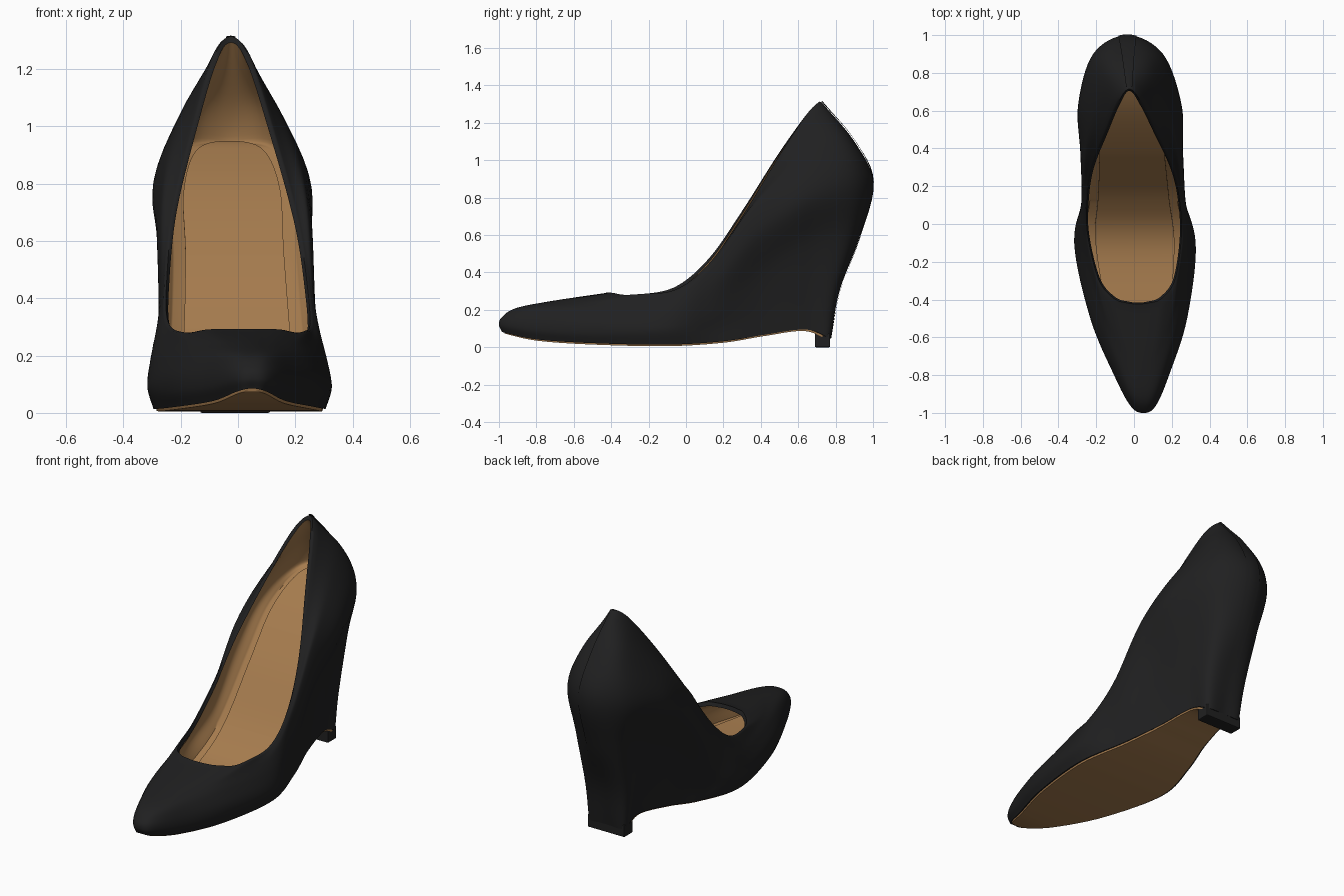
import bpy, bmesh, math
from mathutils import Vector

if "Cube" in bpy.data.objects:
    bpy.data.objects.remove(bpy.data.objects["Cube"])

N = 8   # subdivisions between control points along the shoe
M = 6   # subdivisions between loops up the wall


def material(name, rgb):
    m = bpy.data.materials.new(name)
    m.diffuse_color = (*rgb, 1)
    m.use_nodes = True
    m.node_tree.nodes["Principled BSDF"].inputs["Base Color"].default_value = m.diffuse_color
    return m


black = material("black leather", (0.0145, 0.0145, 0.015))
tan = material("tan leather", (0.38, 0.20, 0.076))

# Half outlines from toe centre to heel centre: (y, half width, z)
sole_edge = [(-.985, 0, .085), (-.96, .05, .075), (-.8, .125, .042), (-.5, .235, .022), (-.1, .30, .014),
             (.2, .235, .032), (.42, .17, .067), (.64, .13, .095), (.765, .115, .05), (.77, 0, .05)]
wedge_low = [(-1, 0, .12), (-.965, .065, .115), (-.8, .145, .09), (-.5, .255, .075), (-.1, .32, .08),
             (.17, .245, .10), (.42, .18, .22), (.63, .155, .28), (.79, .13, .28), (.82, 0, .30)]
wedge_top = [(-.985, 0, .16), (-.945, .067, .16), (-.79, .142, .15), (-.5, .25, .135), (-.1, .318, .13),
             (.14, .265, .19), (.4, .21, .40), (.64, .2, .55), (.87, .145, .60), (.925, 0, .58)]
foot_bulge = [(-.91, 0, .209), (-.88, .06, .209), (-.75, .125, .208), (-.5, .215, .2), (-.1, .30, .20),
              (.13, .275, .32), (.38, .27, .60), (.63, .274, .78), (.9, .185, .88), (1, 0, .88)]
upper_mid = [(-.72, 0, .247), (-.7, .05, .247), (-.64, .105, .246), (-.46, .19, .243), (-.1, .275, .26),
             (.13, .267, .42), (.36, .253, .75), (.6, .208, .97), (.83, .13, 1.10), (.9, 0, 1.10)]
collar = [(-.43, 0, .29), (-.425, .065, .29), (-.4, .135, .288), (-.3, .21, .278), (-.07, .255, .315),
          (.12, .253, .468), (.3, .22, .72), (.5, .137, 1.03), (.66, .064, 1.25), (.725, 0, 1.31)]
floor = [(-.88, 0, .10), (-.86, .05, .10), (-.72, .11, .09), (-.48, .2, .08), (-.1, .255, .08),
         (.14, .23, .23), (.4, .21, .54), (.63, .205, .77), (.83, .14, .91), (.9, 0, .94)]


def spline(a, b, c, d, t):
    return .5 * (2 * b + (c - a) * t + (2 * a - 5 * b + 4 * c - d) * t * t + (3 * b - a - 3 * c + d) * t ** 3)


def outline(ctrl, drop=0):
    """Closed smooth loop: right side toe to heel, then left side back."""
    p = [Vector((x, y, z)) for y, x, z in ctrl]
    flip = lambda v: Vector((-v.x, v.y, v.z))
    p = [flip(p[1])] + p + [flip(p[-2])]
    half = [spline(*p[i:i + 4], k / N) for i in range(len(p) - 3) for k in range(N)] + [p[-2]]
    left = [flip(v) for v in half[-2:0:-1]]
    if drop:   # outer side of the collar sits a little lower
        for v in half:
            if -.2 < v.y < .65:
                v.z -= drop * math.sin((v.y + .2) / .85 * math.pi)
    return half + left


def loft(loops):
    """Smooth rows of points through the given loops."""
    n = len(loops)
    rows = []
    for i in range(n - 1):
        for k in range(M):
            row = []
            for j in range(len(loops[0])):
                b, c = loops[i][j], loops[i + 1][j]
                a = loops[i - 1][j] if i else 2 * b - c
                d = loops[i + 2][j] if i + 2 < n else 2 * c - b
                row.append(spline(a, b, c, d, k / M))
            rows.append(row)
    return rows + [loops[-1]]


def inward(loop):
    return [Vector((v.x - math.copysign(min(.016, abs(v.x) * .25), v.x),
                    .05 + (v.y - .05) * .97, v.z - .018)) for v in loop]


def bend(v):
    """Slight sideways curve of the whole shoe."""
    s = -.05 * v.y if v.y < 0 else -.035 * v.y * min(1, .3 + v.z)
    return Vector((v.x + s, v.y, v.z))


def build(name, rows, mat, closed=True, cap=None, angle=40):
    bm = bmesh.new()
    g = [[bm.verts.new(bend(v)) for v in r] for r in rows]
    n = len(rows[0])
    for a, b in zip(g, g[1:]):
        for i in range(n if closed else n - 1):
            j = (i + 1) % n
            bm.faces.new((a[i], a[j], b[j], b[i]))
    if cap:   # close the last (top) or first (bottom) loop with cross strips
        r = g[-1] if cap == "top" else g[0]
        for i in range(n // 2):
            q = [r[i], r[i + 1], r[n - i - 1], r[(n - i) % n]]
            q = list(dict.fromkeys(q))
            bm.faces.new(q if cap == "top" else q[::-1])
    me = bpy.data.meshes.new(name)
    bm.to_mesh(me)
    bm.free()
    me.materials.append(mat)
    for f in me.polygons:
        f.use_smooth = True
    me.set_sharp_from_angle(angle=math.radians(angle))
    ob = bpy.data.objects.new(name, me)
    bpy.context.collection.objects.link(ob)
    return ob


# Outer upper with wedge, finished by a rounded collar rim
L0, L1, L2, L3, L4 = map(outline, (sole_edge, wedge_low, wedge_top, foot_bulge, upper_mid))
L5 = outline(collar, .03)
I5 = inward(L5)
rim = [(a + b) / 2 + Vector((0, 0, .012)) for a, b in zip(L5, I5)]
wall = loft([L0, L1, L2, L3, L4, L5])
build("upper_and_wedge", wall + [rim, I5], black, angle=70)

# Lining and footbed, rising above the widest line at the heel
F = outline(floor)
low = [a.lerp(b, .4 * max(0, min(1, (a.y - .2) / .5))) for a, b in zip(inward(L3), inward(L4))]
build("lining", loft([I5, inward(L4), low, F]), tan, cap="top", angle=60)

# Thin sock pad on the footbed
pad = [Vector((v.x * .82, v.y * .96, v.z + .002)) for v in F]
pad_top = [v + Vector((0, -.004, .007)) for v in pad]
build("sock_pad", [pad, pad_top], tan, cap="top")

# Thin tan outsole, set in from the black edge
under = [Vector((v.x * .96, v.y * .985, v.z - .008)) for v in L0]
inset = [Vector((v.x * .97, v.y * .988, v.z + .002)) for v in L0]
build("outsole", [under, inset], tan, cap="bottom")
build("sole_edge", [inset, L0], black)

# Raised strip over the back seam
h = len(L0) // 2
build("back_seam", [[v + Vector((0, .004, .006 if v.z > .85 else 0)) for v in r[h - 2:h + 3]] for r in wall],
      black, closed=False)

# Heel lift
bpy.ops.mesh.primitive_cube_add(size=1, location=(-.01, .73, .0375))
lift = bpy.context.object
lift.name = "heel_lift"
lift.scale = (.244, .082, .075)
bpy.ops.object.transform_apply(location=False, rotation=False, scale=True)
lift.data.materials.append(black)
bev = lift.modifiers.new("soft edge", "BEVEL")
bev.width = .006
bev.segments = 2
